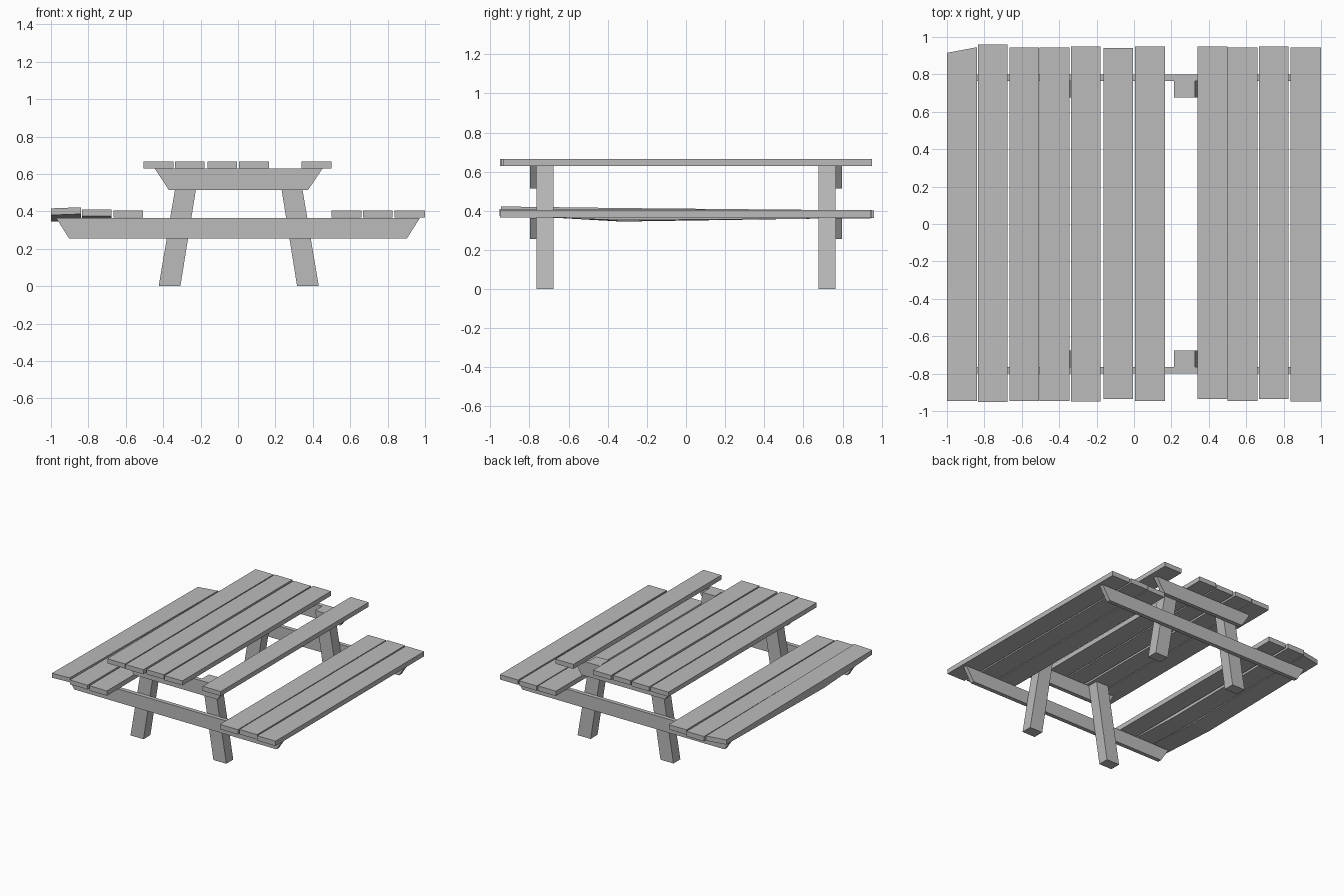
import bpy, bmesh

cube = bpy.data.objects.get("Cube")
if cube:
    bpy.data.objects.remove(cube, do_unlink=True)

wood = bpy.data.materials.new("weathered grey wood")
GREY = (0.5, 0.5, 0.5, 1)
wood.use_nodes = True
wood.diffuse_color = GREY
wood.node_tree.nodes["Principled BSDF"].inputs["Base Color"].default_value = GREY


def loft(name, sections):
    """Solid joining matching cross-sections, with flat end caps."""
    bm = bmesh.new()
    rings = [[bm.verts.new(p) for p in s] for s in sections]
    n = len(rings[0])
    for a, b in zip(rings, rings[1:]):
        for i in range(n):
            j = (i + 1) % n
            bm.faces.new((a[i], a[j], b[j], b[i]))
    bm.faces.new(rings[0])
    bm.faces.new(rings[-1])
    bmesh.ops.recalc_face_normals(bm, faces=bm.faces)
    mesh = bpy.data.meshes.new(name)
    bm.to_mesh(mesh)
    bm.free()
    mesh.materials.append(wood)
    obj = bpy.data.objects.new(name, mesh)
    bpy.context.collection.objects.link(obj)


def extrude_y(name, profile, y0, y1):
    loft(name, [[(x, y, z) for x, z in profile] for y in (y0, y1)])


def plank_end(x0, x1, y, low, high, skew=0, tilt=0):
    return [(x0, y - skew, low - tilt), (x1, y, low),
            (x1, y, high), (x0, y - skew, high - tilt)]


def plank(name, x0, x1, front, back, low, high):
    loft(name, [plank_end(x0, x1, y, low, high) for y in (front, back)])


# Table top, with one board missing
for i, (x0, x1, front, back) in enumerate([
        (-.505, -.345, -.945, .945), (-.337, -.18, -.95, .95),
        (-.163, -.006, -.935, .94), (.005, .165, -.945, .95),
        (.34, .50, -.935, .95)]):
    plank(f"table_plank_{i + 1}", x0, x1, front, back, .629, .666)

# Sound seat boards
for i, (x0, x1, front, back) in enumerate([
        (-.665, -.508, -.945, .945), (.50, .66, -.945, .945),
        (.667, .825, -.935, .95), (.837, 1, -.95, .945)]):
    plank(f"seat_plank_{i + 1}", x0, x1, front, back, .366, .405)

# Two warped seat boards, lifted at the front and swollen underneath
loft("warped_outer_plank", [
    plank_end(-1, -.84, -.945, .386, .422, tilt=.006),
    plank_end(-1, -.84, -.33, .348, .414, tilt=.003),
    plank_end(-1, -.84, .945, .364, .402, skew=.03)])
loft("warped_middle_plank", [
    plank_end(-.833, -.677, -.952, .374, .409),
    plank_end(-.833, -.677, -.33, .352, .407),
    plank_end(-.833, -.677, .96, .362, .402)])

# Trestles: cross rails outside, splayed legs inside
for end, s in (("front", -1), ("back", 1)):
    extrude_y(f"{end}_top_rail",
              [(-.445, .629), (-.37, .515), (.375, .515), (.452, .629)],
              s * .765, s * .798)
    extrude_y(f"{end}_seat_rail",
              [(-.972, .364), (-.903, .255), (.903, .255), (.972, .364)],
              s * .765, s * .798)
    for side, m in (("left", 1), ("right", -1)):
        c = .004
        extrude_y(f"{end}_{side}_leg",
                  [(c + m * x, z) for x, z in
                   ((.312, 0), (.428, 0), (.322, .629), (.211, .629))],
                  s * .677, s * .765)
